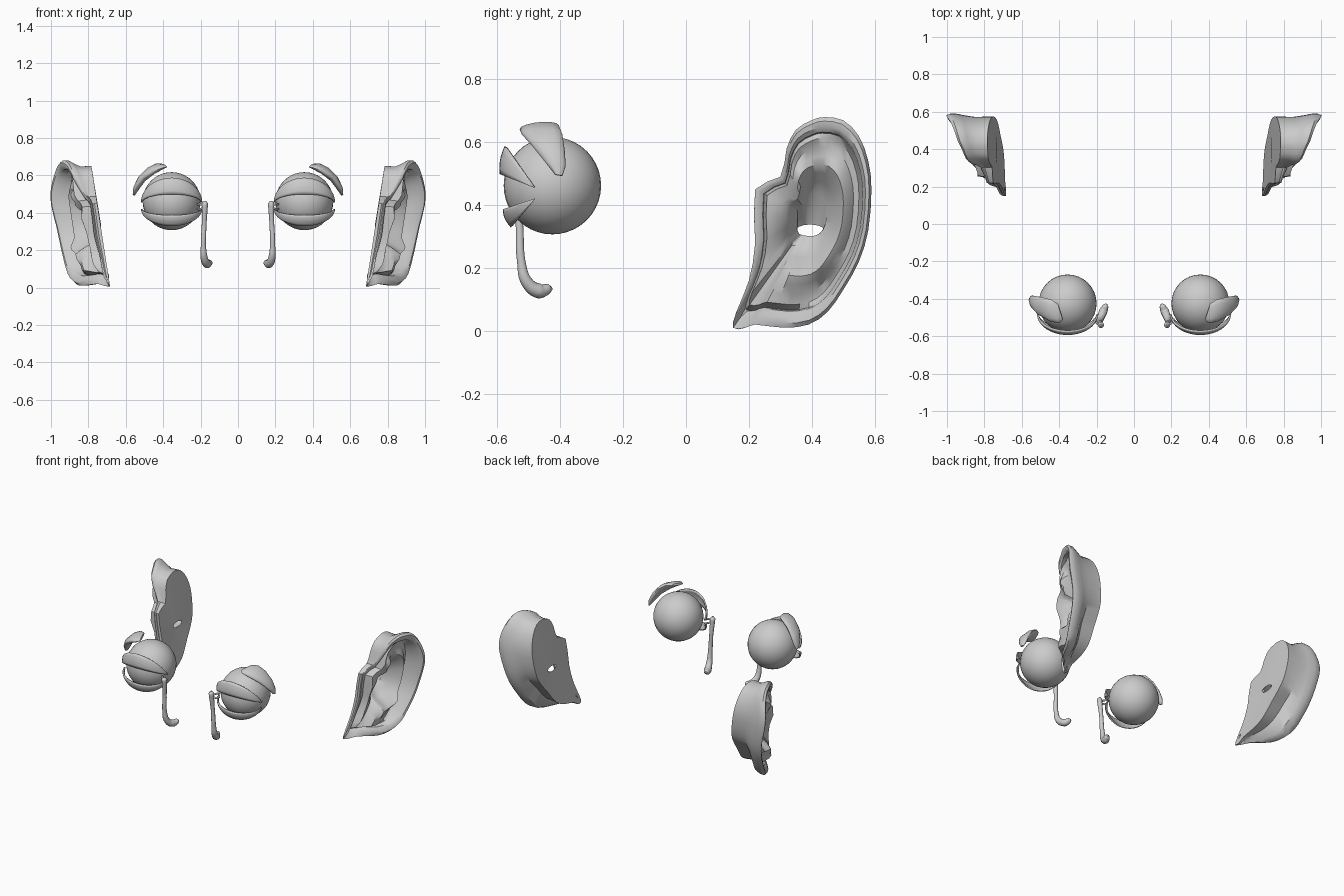
import bpy
import bmesh
import math
from mathutils import Vector

default_cube = bpy.data.objects.get("Cube")
if default_cube:
    bpy.data.objects.remove(default_cube)

gray = bpy.data.materials.new("plain_gray")
gray.use_nodes = True
gray.diffuse_color = (0.6, 0.6, 0.6, 1)
gray.node_tree.nodes["Principled BSDF"].inputs["Base Color"].default_value = gray.diffuse_color

EYE = Vector((0.355, -0.425, 0.462))
EYE_RADIUS = 0.155


def finish(obj, angle):
    """Give the part its material and its smooth shading."""
    obj.data.materials.clear()
    obj.data.materials.append(gray)
    bpy.ops.object.select_all(action="DESELECT")
    obj.select_set(True)
    bpy.context.view_layer.objects.active = obj
    bpy.ops.object.shade_smooth_by_angle(angle=math.radians(angle))


def loft(name, rings, angle=40, closed=True, looped=False, caps=False, thickness=0):
    """Skin a list of point rings, once on each side of the body."""
    for side, sign in (("left", 1), ("right", -1)):
        bm = bmesh.new()
        grid = [[bm.verts.new((sign * p[0], p[1], p[2])) for p in ring] for ring in rings]
        count = len(grid[0])
        pairs = list(zip(grid, grid[1:]))
        if looped:
            pairs.append((grid[-1], grid[0]))
        for low, high in pairs:
            for i in range(count if closed else count - 1):
                j = (i + 1) % count
                bm.faces.new((low[i], low[j], high[j], high[i]))
        if caps:
            bm.faces.new(grid[0])
            bm.faces.new(grid[-1])
        bmesh.ops.recalc_face_normals(bm, faces=bm.faces)
        mesh = bpy.data.meshes.new(f"{side}_{name}")
        bm.to_mesh(mesh)
        bm.free()
        obj = bpy.data.objects.new(f"{side}_{name}", mesh)
        bpy.context.collection.objects.link(obj)
        finish(obj, angle)
        if thickness:
            shell = obj.modifiers.new("thickness", "SOLIDIFY")
            shell.thickness = thickness
            shell.offset = 0


def tube(name, path, bevel):
    """Sweep a round section along (x, y, z, radius factor) points on both sides."""
    for side, sign in (("left", 1), ("right", -1)):
        curve = bpy.data.curves.new(f"{side}_{name}", "CURVE")
        curve.dimensions = "3D"
        curve.bevel_depth = bevel
        curve.bevel_resolution = 3
        curve.resolution_u = 6
        curve.use_fill_caps = True
        spline = curve.splines.new("BEZIER")
        spline.bezier_points.add(len(path) - 1)
        for point, (x, y, z, radius) in zip(spline.bezier_points, path):
            point.co = (sign * x, y, z)
            point.radius = radius
            point.handle_left_type = point.handle_right_type = "AUTO"
        obj = bpy.data.objects.new(f"{side}_{name}", curve)
        bpy.context.collection.objects.link(obj)
        bpy.ops.object.select_all(action="DESELECT")
        obj.select_set(True)
        bpy.context.view_layer.objects.active = obj
        bpy.ops.object.convert(target="MESH")
        finish(bpy.context.object, 50)


# Eyeballs
for side, sign in (("left", 1), ("right", -1)):
    bpy.ops.mesh.primitive_uv_sphere_add(
        segments=32, ring_count=20, radius=EYE_RADIUS, location=(sign * EYE.x, EYE.y, EYE.z))
    ball = bpy.context.object
    ball.name = f"{side}_eyeball"
    finish(ball, 40)


# Eyelids: bands fanning out from the two corners of the eye
def eyelid(name, corner_z, inner_edge, outer_edge, steps=20, rows=5):
    rings = []
    for r in range(rows + 1):
        reach, rise = Vector(inner_edge).lerp(Vector(outer_edge), r / rows)
        reach += 0.007 * math.sin(math.pi * r / rows)
        ring = []
        for k in range(steps + 1):
            turn = math.radians(-88 + 176 * k / steps)
            ring.append(EYE + Vector((
                0.16 * math.sin(turn),
                -0.053 - reach * math.cos(turn),
                corner_z + rise * math.cos(turn))))
        rings.append(ring)
    loft(name, rings, closed=False, thickness=0.009)


eyelid("upper_eyelid", -0.008, (0.11, 0.045), (0.095, 0.132))
eyelid("lower_eyelid", -0.04, (0.1, -0.035), (0.076, -0.09))

# Tear gland: flattened pad curving over the outer top of the eyeball
gland_sections = [  # centre x, y, z, half width, half thickness
    (0.557, -0.405, 0.495, 0.012, 0.006),
    (0.545, -0.415, 0.53, 0.033, 0.016),
    (0.515, -0.437, 0.58, 0.053, 0.021),
    (0.465, -0.458, 0.625, 0.068, 0.022),
    (0.42, -0.467, 0.648, 0.066, 0.017),
    (0.393, -0.469, 0.652, 0.045, 0.007),
]
rings = []
for x, y, z, width, thick in gland_sections:
    centre = Vector((x, y, z))
    outward = (centre - EYE).normalized()
    across = Vector((-0.25, -1, 0.1))
    across = (across - outward * across.dot(outward)).normalized()
    rings.append([
        centre + across * width * math.cos(a) + outward * thick * math.sin(a)
        for a in (math.tau * k / 14 for k in range(14))])
loft("tear_gland", rings, angle=60, caps=True)

# Tear duct with its two small feeder canals
tube("tear_duct", [
    (0.177, -0.54, 0.464, 0.4), (0.177, -0.54, 0.45, 1.2), (0.181, -0.53, 0.34, 0.9),
    (0.185, -0.524, 0.22, 1.0), (0.18, -0.506, 0.155, 1.4), (0.165, -0.468, 0.127, 1.7),
    (0.152, -0.438, 0.133, 1.2), (0.148, -0.427, 0.134, 0.4)], 0.014)
for label, height in (("upper", 0.445), ("lower", 0.42)):
    tube(f"{label}_tear_canal", [
        (0.215, -0.505, height, 1), (0.198, -0.53, height, 1), (0.178, -0.54, 0.432, 1)], 0.006)

# Ears: outline as y, z, rim x and inset of the flat base, all in hundredths
EAR_OUTLINE = [
    (15, 1, 69, 0), (16, 6, 72, 0), (20, 16, 74, 0), (22, 28, 77, 0), (22, 45, 79, 0),
    (30, 49, 82, 2), (32, 58, 87, 5), (35, 64, 90, 6), (40, 67, 92, 8), (44, 68, 94, 9),
    (50, 67, 96, 10), (55, 62, 98, 10), (58, 54, 100, 8), (59, 45, 100, 8), (58, 32, 97, 12),
    (55, 22, 95, 22), (50, 13, 93, 28), (45, 6, 91, 28), (39, 2, 88, 22), (31, 1, 84, 14),
    (22, 2, 76, 5), (19, 1, 72, 0)]
EAR_CENTRE = Vector((0.4, 0.36))
# Hollows and ridges of the ear face: y, z, size, height
RELIEF = [(0.41, 0.53, 0.05, -0.05), (0.34, 0.3, 0.05, -0.04), (0.44, 0.21, 0.04, 0.03),
          (0.27, 0.38, 0.05, 0.02), (0.3, 0.12, 0.07, 0.02)]


def smooth_loop(points):
    """Double the points of a closed outline along a soft curve."""
    result = []
    for i, p in enumerate(points):
        a, b, c, d = (Vector(points[(i + k) % len(points)]) / 100 for k in (-1, 0, 1, 2))
        result += [b, (9 * (b + c) - a - d) / 16]
    return result


def base_x(z):
    return 0.683 + 0.155 * z


outline = smooth_loop(EAR_OUTLINE)
hole, base, wall = [], [], []
for y, z, rim, inset in outline:
    edge = Vector((y, z))
    away = (edge - EAR_CENTRE).normalized()
    hole.append((base_x(0.32), 0.395 + 0.045 * away.x, 0.32 + 0.018 * away.y))
    foot = edge.lerp(EAR_CENTRE, inset)
    base.append((base_x(foot.y), foot.x, foot.y))
    waist = edge.lerp(EAR_CENTRE, inset * 1.15)
    wall.append((base_x(waist.y) + (rim - base_x(z)) * 0.4, waist.x, waist.y))
ear_rings = [hole, base, wall]

# Rolled rim: size of the ring and share of the rim height
for size, share in ((0.96, 0.65), (1, 0.8), (1, 0.93), (0.96, 1), (0.9, 0.98), (0.85, 0.88), (0.84, 0.7)):
    ear_rings.append([
        (base_x(z) + (rim - base_x(z)) * share, *EAR_CENTRE.lerp(Vector((y, z)), size))
        for y, z, rim, inset in outline])

# Face of the ear: groove, inner ridge, then down into the bowl
for size, height in ((0.79, 0.12), (0.7, 0.12), (0.61, 0.14), (0.53, 0.15), (0.45, 0.12), (0.36, 0.07), (0.25, 0.03)):
    ring = []
    for y, z, rim, inset in outline:
        spot = EAR_CENTRE.lerp(Vector((y, z)), size)
        lift = min(height, rim - base_x(z) + 0.04)
        for ry, rz, reach, amount in RELIEF:
            lift += amount * math.exp(-((spot - Vector((ry, rz))).length / reach) ** 2)
        ring.append((base_x(spot.y) + max(lift, 0.015), spot.x, spot.y))
    ear_rings.append(ring)
loft("ear", ear_rings, angle=35, looped=True)
